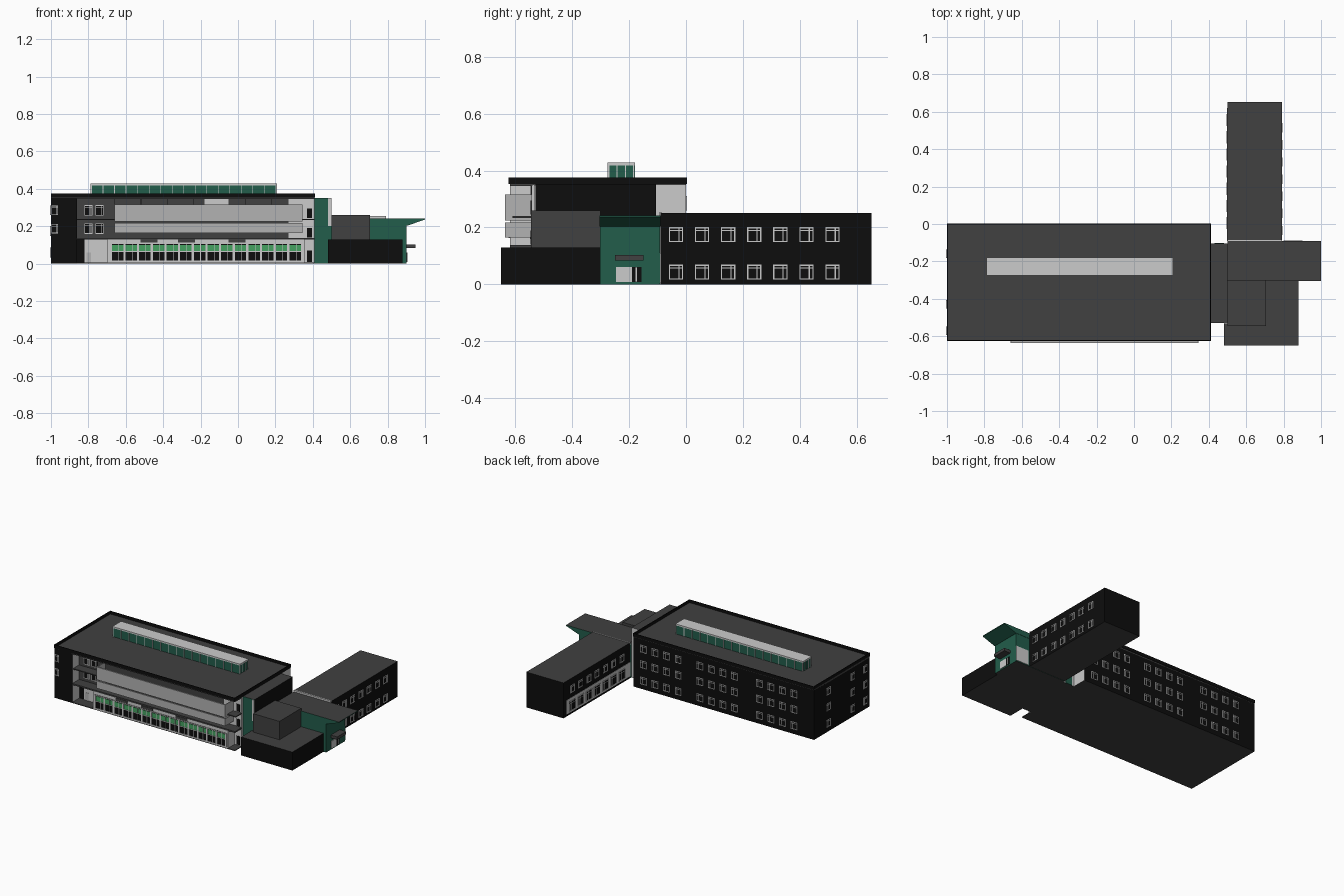
import bpy, bmesh
from mathutils import Vector

old = bpy.data.objects.get("Cube")
if old:
    bpy.data.objects.remove(old, do_unlink=True)


def material(name, r, g, b):
    m = bpy.data.materials.new(name)
    m.use_nodes = True
    m.diffuse_color = (r, g, b, 1)
    m.node_tree.nodes["Principled BSDF"].inputs["Base Color"].default_value = (r, g, b, 1)
    return m


BLACK = material("black cladding", .004, .004, .004)
GREY = material("dark grey roofing", .052, .052, .052)
LIGHT = material("light grey render", .6, .6, .6)
PANEL = material("mid grey panel", .45, .45, .45)
GREEN = material("deep green", .016, .11, .07)
BRIGHT = material("bright green", .06, .36, .12)

DIRECTIONS = {"east": Vector((1, 0, 0)), "west": Vector((-1, 0, 0)),
              "north": Vector((0, 1, 0)), "south": Vector((0, -1, 0)),
              "up": Vector((0, 0, 1)), "down": Vector((0, 0, -1))}


def finish(name, bm, mats):
    bmesh.ops.recalc_face_normals(bm, faces=bm.faces)
    mesh = bpy.data.meshes.new(name)
    bm.to_mesh(mesh)
    bm.free()
    for m in mats:
        mesh.materials.append(m)
    ob = bpy.data.objects.new(name, mesh)
    bpy.context.collection.objects.link(ob)
    return ob


def add_box(bm, x, y, z):
    verts = bmesh.ops.create_cube(bm, size=1)["verts"]
    for v in verts:
        v.co = Vector([(a + b) / 2 + c * (b - a) for (a, b), c in zip((x, y, z), v.co)])


def box(name, x, y, z, mat, **sides):
    """Box from ranges; sides such as up=GREY recolour the face that way."""
    bm = bmesh.new()
    add_box(bm, x, y, z)
    ob = finish(name, bm, [mat] + list(sides.values()))
    for f in ob.data.polygons:
        for i, side in enumerate(sides):
            if f.normal.dot(DIRECTIONS[side]) > .9:
                f.material_index = i + 1
    return ob


def boxes(name, items, mat):
    bm = bmesh.new()
    for item in items:
        add_box(bm, *item)
    return finish(name, bm, [mat])


def on_wall(side, plane, u, z, t=.004):
    """Thin plate lying on a wall that faces the given side."""
    out = t if side in ("east", "north") else -t
    depth = (min(plane, plane + out), max(plane, plane + out))
    return (depth, u, z) if side in ("east", "west") else (u, depth, z)


def windows(name, side, plane, us, zs, w=.05, h=.052, glass=False):
    bars, panes, b = [], [], .004
    for u in us:
        for z in zs:
            l, r, lo, hi = u - w / 2, u + w / 2, z - h / 2, z + h / 2
            mid, tr = l + w * .66, lo + h * .74
            for uu, zz in (((l, l + b), (lo, hi)), ((r - b, r), (lo, hi)),
                           ((l, r), (lo, lo + b)), ((l, r), (hi - b, hi)),
                           ((mid, mid + b), (lo, hi)), ((l, r), (tr, tr + b * .7))):
                bars.append(on_wall(side, plane, uu, zz))
            panes.append(on_wall(side, plane, (l, r), (lo, hi), .002))
    boxes(name + "_frames", bars, LIGHT)
    if glass:
        boxes(name + "_glass", panes, BLACK)


# Main block: rear mass, solid front corner, roof and parapet
box("main_block", (-1, .41), (-.54, 0), (0, .35), BLACK, east=LIGHT, down=GREY)
box("front_corner", (-1, -.86), (-.62, -.54), (0, .35), BLACK, east=LIGHT, down=GREY)
box("ground_slab", (-.86, .41), (-.62, -.54), (0, .005), GREY)
box("main_roof", (-1, .41), (-.62, 0), (.345, .356), GREY)
boxes("parapet", [((-1, .412), (-.625, -.62), (.353, .376)), ((-1, .412), (-.002, .003), (.353, .376)),
                  ((-1.0, -.995), (-.62, 0), (.353, .376)), ((.407, .412), (-.62, 0), (.353, .376))], BLACK)

# Recessed front wall
south = lambda u, z, t=.004: on_wall("south", -.54, u, z, t)
boxes("upper_front_wall", [south((-.86, .27), (.13, .345))], GREY)
boxes("end_front_wall", [south((.27, .41), (.13, .345)), south((-.82, .41), (.005, .13)),
                         south((-.18, -.05), (.315, .345), .007)], LIGHT)
boxes("end_doors", [south((.37, .395), (z, z + .05), .007) for z in (.14, .245)]
      + [south((.37, .395), (.01, .07), .007)], BLACK)
boxes("front_wall_joints", [south((x / 100, x / 100 + .003), (.315, .345), .006)
                            for x in range(-66, 30, 14)], BLACK)
windows("recess_windows", "south", -.544, (-.8, -.74), (.187, .285), .044, .056, True)
windows("corner_windows", "south", -.62, (-.98,), (.187, .285), .036, .05)
boxes("side_door", [south((-.81, -.785), (.005, .06), .007)], PANEL)
boxes("floor_edges", [((-.86, .41), (-.62, -.54), (.128, .138)),
                      ((-.86, .41), (-.61, -.54), (.233, .24))], GREY)

# Balcony fronts with returns at both ends
for label, z in (("lower", (.165, .217)), ("upper", (.225, .315))):
    boxes(label + "_balcony", [((-.66, .345), (-.637, -.628), z),
                               ((-.66, -.655), (-.63, -.54), z),
                               ((.34, .345), (-.63, -.54), z)], PANEL)

# Ground floor bay with a long window strip
box("ground_bay", (-.7, .355), (-.62, -.54), (.003, .128), LIGHT)
step, count, start = .073, 14, -.68
end = start + step * count
boxes("strip_glass", [on_wall("south", -.62, (start, end), (.015, .108), .002)], BLACK)
boxes("strip_green", [on_wall("south", -.62, (start, end), (.066, .1), .004)], BRIGHT)
bars = [on_wall("south", -.62, (start, end), (z, z + .004), .006) for z in (.013, .063, .104)]
for i in range(count + 1):
    u = start + step * i
    bars.append(on_wall("south", -.62, (u - .006, u + .006), (.013, .108), .006))
    if i < count:
        bars.append(on_wall("south", -.62, (u + .04, u + .043), (.013, .108), .006))
boxes("strip_frames", bars, LIGHT)
boxes("bay_dark_patches", [on_wall("south", -.62, (u, u + .09), (.112, .128), .003)
                           for u in (-.52, -.32, -.05)], GREY)

# Rear and west windows of the main block
rear = [c + d for c in (.195, -.245, -.71) for d in (-.135, -.045, .045, .135)]
windows("rear_windows", "north", 0, rear, (.06, .175, .285))
windows("west_windows", "west", -1, (-.16, -.43, -.57), (.06, .175, .285), .045)

# Roof light
box("roof_light", (-.785, .205), (-.273, -.182), (.35, .42), GREEN)
box("roof_light_cap", (-.788, .208), (-.276, -.179), (.418, .428), LIGHT)
mullions = []
for i in range(17):
    x = -.783 + i * .0616
    mullions += [((x - .002, x + .002), (-.276, -.273), (.356, .42)),
                 ((x - .002, x + .002), (-.182, -.179), (.356, .42))]
for y in (-.271, -.243, -.213, -.185):
    mullions += [((-.788, -.785), (y - .002, y + .002), (.356, .42)),
                 ((.205, .208), (y - .002, y + .002), (.356, .42))]
boxes("roof_light_mullions", mullions, LIGHT)

# Link between the blocks
box("link", (.41, .5), (-.53, -.105), (0, .352), BLACK, up=GREY, south=GREEN, north=LIGHT, down=GREY)
boxes("link_front_trim", [on_wall("south", -.53, (.482, .5), (.2, .35))], LIGHT)
boxes("link_rear_green", [on_wall("north", -.105, (.43, .48), (0, .2))], GREEN)

# Low front block and the box on top of it
box("low_block", (.48, .88), (-.65, -.3), (0, .13), BLACK, up=GREY, down=GREY)
box("plant_room", (.5, .705), (-.545, -.3), (.13, .26), GREY)

# Rear wing
box("wing", (.5, .79), (-.09, .652), (0, .25), BLACK, up=GREY, down=GREY)
wing_y = [-.035 + .0917 * i for i in range(7)]
windows("wing_east_windows", "east", .79, wing_y, (.043, .175))
boxes("wing_west_wall", [on_wall("west", .5, (-.09, .62), (.015, .115), .002)], LIGHT)
windows("wing_west_windows", "west", .498, [y + .04 for y in wing_y], (.06,), .065, .07, True)
windows("wing_west_upper_windows", "west", .5, [y + .04 for y in wing_y], (.175,))

# Entrance hall and the wedge canopy above it
box("entrance_hall", (.5, .9), (-.302, -.092), (0, .235), GREEN, down=GREY)
boxes("entrance_rear_wall", [on_wall("north", -.092, (.8, .9), (.005, .11))], LIGHT)
boxes("hall_roof_trim", [((.5, .79), (-.094, -.086), (.235, .254))], LIGHT)
bm = bmesh.new()
ends = [[bm.verts.new((x, y, z)) for x, z in ((.5, .242), (1, .242), (1, .236), (.905, .203), (.5, .203))]
        for y in (-.304, -.09)]
for e in ends:
    bm.faces.new(e)
for i in range(5):
    j = (i + 1) % 5
    bm.faces.new((ends[0][i], ends[0][j], ends[1][j], ends[1][i]))
canopy = finish("entrance_canopy", bm, [GREEN, GREY])
for f in canopy.data.polygons:
    f.material_index = int(f.normal.z > .9)

# Doorway and its porch
east = lambda u, z, t=.004: on_wall("east", .9, u, z, t)
boxes("door_panel", [east((-.247, -.19), (.008, .06))], LIGHT)
boxes("door_glass", [east((-.19, -.157), (.008, .06))], BLACK)
boxes("door_bar", [east((-.177, -.173), (.008, .06), .006)], LIGHT)
box("porch", (.9, .95), (-.25, -.15), (.083, .103), GREY)
